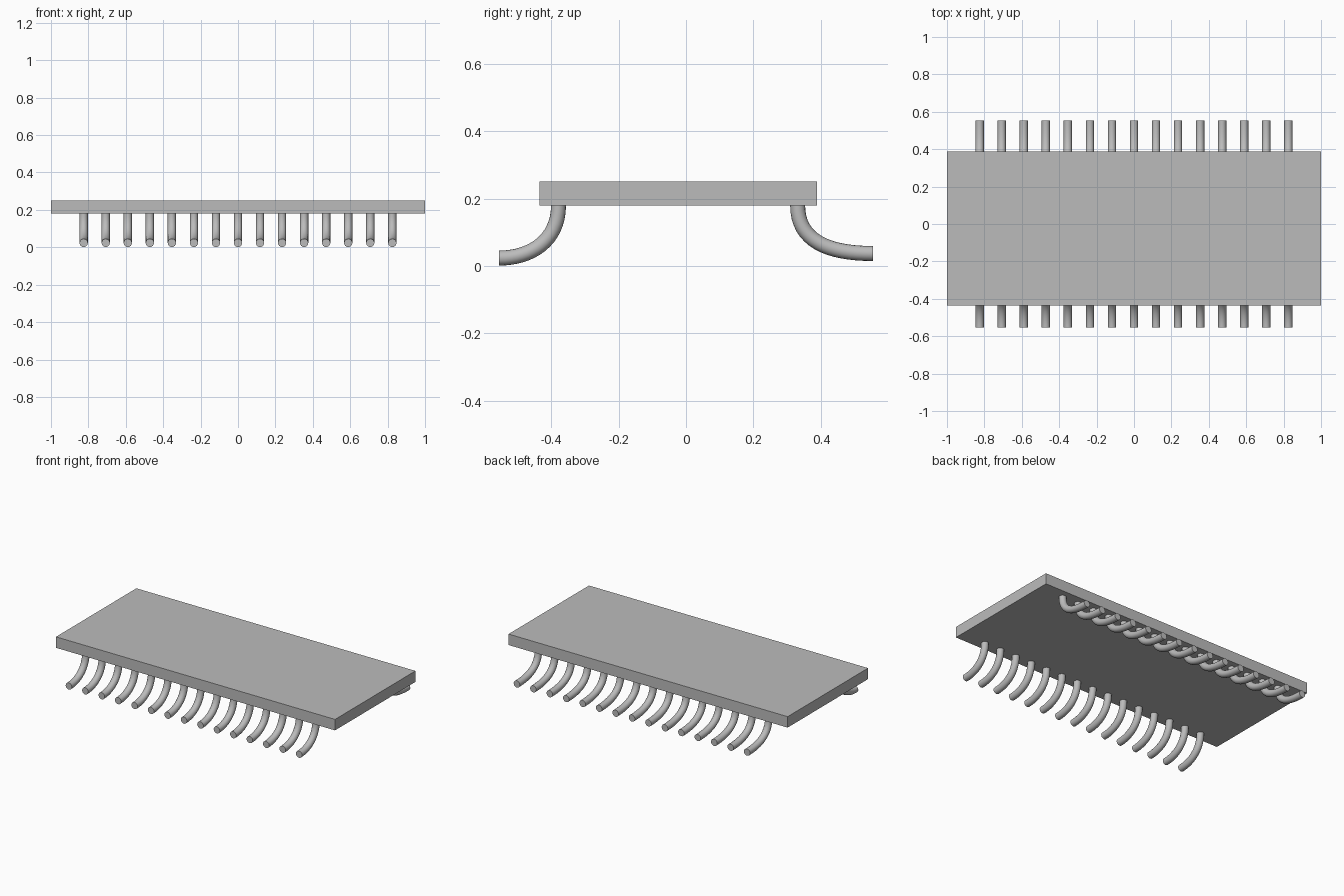
import bpy
from mathutils import Vector

if "Cube" in bpy.data.objects:
    bpy.data.objects.remove(bpy.data.objects["Cube"])

# Single flat grey for everything
grey = bpy.data.materials.new("plain_grey")
grey.use_nodes = True
COLOR = (0.5, 0.5, 0.5, 1)
grey.diffuse_color = COLOR
grey.node_tree.nodes["Principled BSDF"].inputs["Base Color"].default_value = COLOR

PIN_COUNT = 15
PIN_SPAN = 0.825
PIN_RADIUS = 0.0222
BODY_BOTTOM = 0.18
BODY_TOP = 0.251


def add_body(name, y_front, y_back):
    """Flat rectangular slab."""
    center = (0, (y_front + y_back) / 2, (BODY_BOTTOM + BODY_TOP) / 2)
    bpy.ops.mesh.primitive_cube_add(size=1, location=center)
    body = bpy.context.object
    body.name = name
    body.scale = (2, y_back - y_front, BODY_TOP - BODY_BOTTOM)
    bpy.ops.object.transform_apply(location=False, rotation=False, scale=True)
    body.data.materials.append(grey)


def add_pin_row(name, y_root, y_tip, y_handle, z_handle, z_tip):
    """Row of round pins that drop from the slab and sweep outward."""
    curve = bpy.data.curves.new(name, "CURVE")
    curve.dimensions = "3D"
    curve.bevel_depth = PIN_RADIUS
    curve.bevel_resolution = 6
    curve.resolution_u = 16
    curve.use_fill_caps = True
    for i in range(PIN_COUNT):
        x = PIN_SPAN * (2 * i / (PIN_COUNT - 1) - 1)
        spline = curve.splines.new("BEZIER")
        spline.bezier_points.add(1)
        root, tip = spline.bezier_points
        for point in (root, tip):
            point.handle_left_type = point.handle_right_type = "FREE"
        root.co = (x, y_root, BODY_BOTTOM)
        root.handle_left = (x, y_root, BODY_TOP)
        root.handle_right = (x, y_root, z_handle)
        tip.co = (x, y_tip, z_tip)
        tip.handle_left = (x, y_handle, z_tip)
        tip.handle_right = 2 * Vector(tip.co) - Vector(tip.handle_left)

    # Turn the curves into one mesh with round sides and crisp ends
    pins = bpy.data.objects.new(name, curve)
    bpy.context.collection.objects.link(pins)
    bpy.ops.object.select_all(action="DESELECT")
    pins.select_set(True)
    bpy.context.view_layer.objects.active = pins
    bpy.ops.object.convert(target="MESH")
    pins = bpy.context.object
    pins.data.materials.clear()
    pins.data.materials.append(grey)
    bpy.ops.object.shade_smooth_by_angle()


add_body("chip_body", -0.435, 0.388)
add_pin_row("front_pins", -0.378, -0.554, -0.46, 0.075, 0.0235)
add_pin_row("back_pins", 0.331, 0.554, 0.42, 0.075, 0.037)
